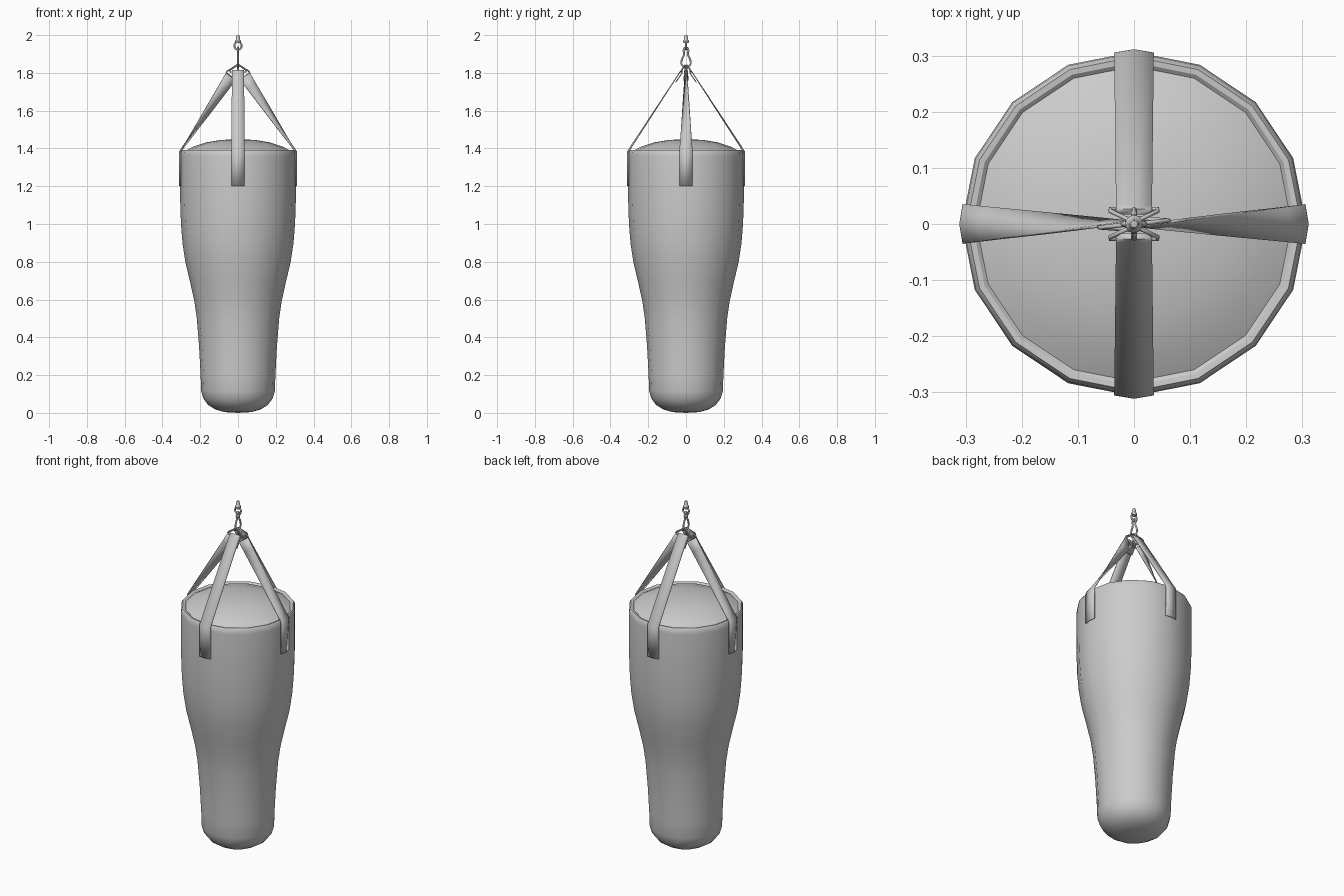
import bpy, math
from mathutils import Vector, Matrix

if "Cube" in bpy.data.objects:
    bpy.data.objects.remove(bpy.data.objects["Cube"])


def make_mesh(name, verts, faces, angle=35):
    me = bpy.data.meshes.new(name)
    me.from_pydata([tuple(v) for v in verts], [], faces)
    ob = bpy.data.objects.new(name, me)
    bpy.context.collection.objects.link(ob)
    bpy.ops.object.select_all(action='DESELECT')
    ob.select_set(True)
    bpy.context.view_layer.objects.active = ob
    bpy.ops.object.shade_smooth_by_angle(angle=math.radians(angle))
    return ob


def lathe(name, profile, n, bottom, top):
    """Spin (radius, z) points around z, closed by a pole at each end."""
    verts = [(r * math.cos(2 * math.pi * i / n), r * math.sin(2 * math.pi * i / n), z)
             for r, z in profile for i in range(n)]
    faces = [(j * n + i, j * n + (i + 1) % n, (j + 1) * n + (i + 1) % n, (j + 1) * n + i)
             for j in range(len(profile) - 1) for i in range(n)]
    b, t, last = len(verts), len(verts) + 1, (len(profile) - 1) * n
    verts += [(0, 0, bottom), (0, 0, top)]
    for i in range(n):
        faces += [(b, (i + 1) % n, i), (t, last + i, last + (i + 1) % n)]
    return make_mesh(name, verts, faces)


def wire(name, pts, radius, closed=True, smooth=False):
    """Round metal bar along a path."""
    cu = bpy.data.curves.new(name, 'CURVE')
    cu.dimensions = '3D'
    cu.bevel_depth = radius
    cu.bevel_resolution = 2
    cu.use_fill_caps = True
    if smooth:
        sp = cu.splines.new('BEZIER')
        sp.bezier_points.add(len(pts) - 1)
        for bp, p in zip(sp.bezier_points, pts):
            bp.co = p
            bp.handle_left_type = bp.handle_right_type = 'AUTO'
        sp.resolution_u = 5
    else:
        sp = cu.splines.new('POLY')
        sp.points.add(len(pts) - 1)
        for q, p in zip(sp.points, pts):
            q.co = (*p, 1)
    sp.use_cyclic_u = closed
    ob = bpy.data.objects.new(name, cu)
    bpy.context.collection.objects.link(ob)
    return ob


def strap(name, rows, spin):
    """Webbing from rows of (centre, half width vector, edge drop toward the axis)."""
    rot = Matrix.Rotation(spin, 3, 'Z')
    verts, faces = [], []
    for c, w, drop in rows:
        c, w, d = Vector(c), Vector(w), Vector((drop, 0, 0))
        verts += [rot @ p for p in (c - w - d, c, c + w - d)]
    for j in range(len(rows) - 1):
        for k in range(2):
            a = 3 * j + k
            faces.append((a, a + 1, a + 4, a + 3))
    ob = make_mesh(name, verts, faces)
    m = ob.modifiers.new("thickness", 'SOLIDIFY')
    m.thickness = 0.005
    m.offset = 0
    return ob


# Bag body with rounded foot, tapered waist, rim and domed lid
lathe("bag_body", [
    (0.07, 0.004), (0.12, 0.018), (0.158, 0.042), (0.183, 0.075), (0.195, 0.115),
    (0.198, 0.2), (0.206, 0.35), (0.218, 0.5), (0.231, 0.59), (0.253, 0.69),
    (0.279, 0.8), (0.294, 0.9), (0.302, 1.0), (0.306, 1.12), (0.307, 1.36),
    (0.305, 1.383), (0.298, 1.393), (0.288, 1.392), (0.281, 1.386),
    (0.24, 1.408), (0.17, 1.432), (0.09, 1.445)], 16, 0, 1.449)

# Straps, built pointing along +x and spun into place
R, W = 0.309, 0.035
side = [((R, 0, 1.2), (0, W, 0), 0.006), ((R, 0, 1.385), (0, W, 0), 0.006)]
flat = side + [((0.033, 0, 1.803), (0, 0.032, 0), 0), ((0.026, 0, 1.814), (0, 0.032, 0), 0),
               ((0.019, 0, 1.81), (0, 0.032, 0), 0), ((0.022, 0, 1.797), (0, 0.032, 0), 0),
               ((0.055, 0, 1.75), (0, 0.032, 0), 0)]

# The left and right straps twist a quarter turn on the way up
start, end = Vector((R, 0, 1.385)), Vector((0.036, 0, 1.782))
w0, w1 = Vector((0, W, 0)), Vector((0.027, 0.004, 0.018))
twist = list(side)
for i in range(1, 9):
    t = i / 8
    twist.append((start.lerp(end, t), w0.lerp(w1, t), 0.006 * (1 - t)))

for label, rows, spin in (("right", twist, 0), ("back", flat, 90),
                          ("left", twist, 180), ("front", flat, 270)):
    strap(label + "_strap", rows, math.radians(spin))

# Triangular links joining the straps to the hook
for s, label in ((1, "back"), (-1, "front")):
    wire(label + "_link", [(-0.042, s * 0.027, 1.805), (0.042, s * 0.027, 1.805),
                           (0.042, s * 0.023, 1.814), (0.006, s * 0.006, 1.84),
                           (-0.006, s * 0.006, 1.84), (-0.042, s * 0.023, 1.814)], 0.004)
for s, label in ((1, "right"), (-1, "left")):
    wire(label + "_link", [(s * 0.062, s * 0.006, 1.8), (s * 0.008, s * 0.01, 1.763),
                           (s * 0.002, s * 0.01, 1.77), (s * -0.004, 0, 1.838),
                           (s * 0.006, 0, 1.842), (s * 0.058, s * 0.006, 1.808)], 0.004)

# Spring hook in the side plane
wire("spring_hook", [(0, 0, 1.83), (0, 0.023, 1.845), (0, 0.022, 1.87), (0, 0.01, 1.9),
                     (0, 0.012, 1.922), (0, 0, 1.935), (0, -0.012, 1.922),
                     (0, -0.01, 1.9), (0, -0.022, 1.87), (0, -0.023, 1.845)], 0.005, smooth=True)

# Swivel: lower eye, barrel and top pin
wire("swivel_eye", [(0.019 * math.sin(a), 0, 1.944 + 0.021 * math.cos(a))
                    for a in (i * math.pi / 8 for i in range(16))], 0.005)
lathe("swivel_barrel", [(0.013, 1.957), (0.016, 1.962), (0.016, 1.97),
                        (0.011, 1.976), (0.009, 1.995), (0.006, 2.0)], 12, 1.957, 2.0)
